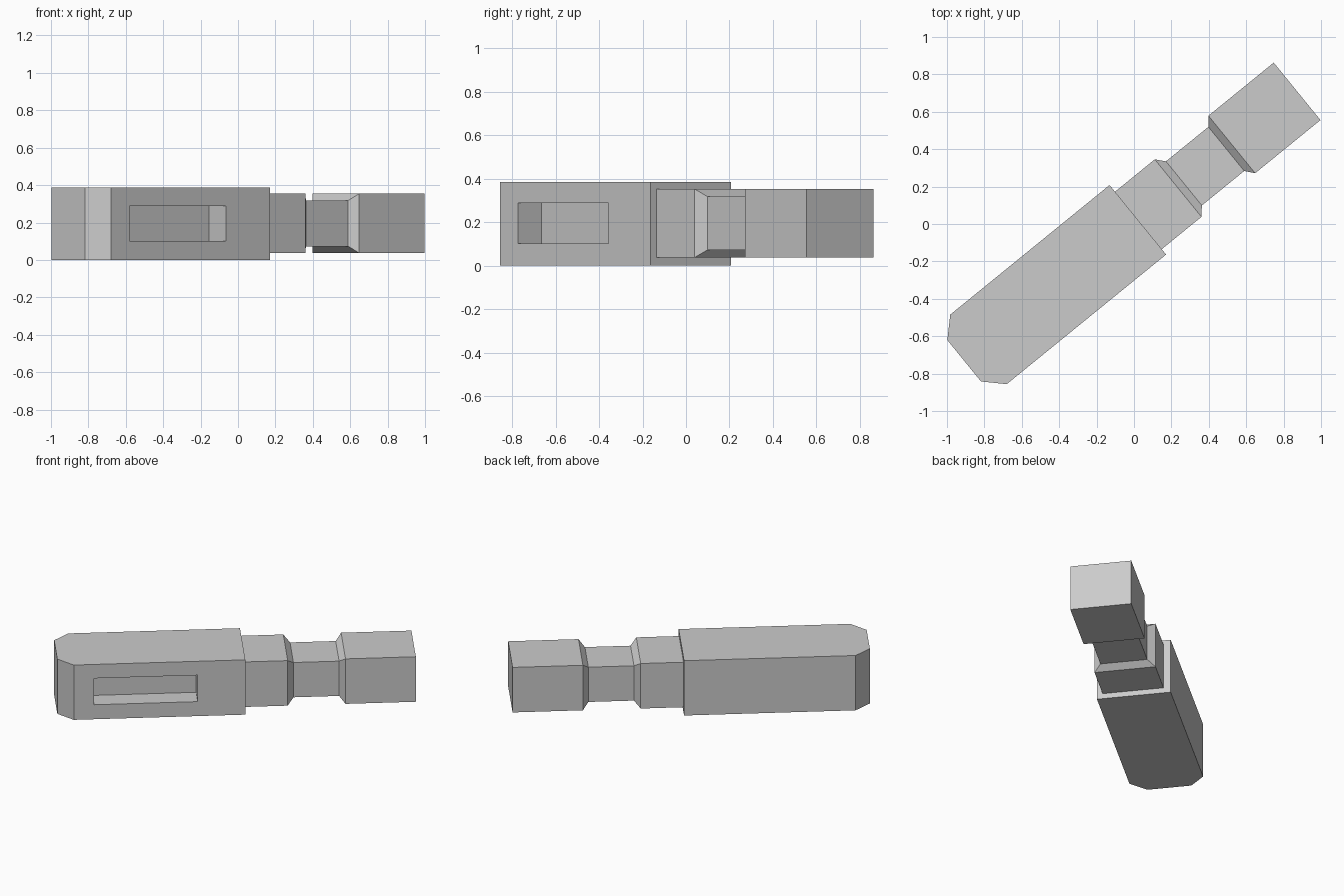
import bpy, bmesh, math

if "Cube" in bpy.data.objects:
    bpy.data.objects.remove(bpy.data.objects["Cube"])

ANGLE = math.radians(39.12)  # the whole tool lies diagonally on the ground

grey = bpy.data.materials.new("light grey")
grey.diffuse_color = (0.6, 0.6, 0.6, 1)
grey.use_nodes = True
grey.node_tree.nodes["Principled BSDF"].inputs["Base Color"].default_value = grey.diffuse_color


def loft(name, rings):
    """Closed solid through rings of equal point count."""
    bm = bmesh.new()
    loops = [[bm.verts.new(p) for p in ring] for ring in rings]
    for a, b in zip(loops, loops[1:]):
        for i in range(len(a)):
            j = (i + 1) % len(a)
            bm.faces.new((a[i], a[j], b[j], b[i]))
    bm.faces.new(loops[0])
    bm.faces.new(loops[-1])
    bmesh.ops.recalc_face_normals(bm, faces=bm.faces)
    mesh = bpy.data.meshes.new(name)
    bm.to_mesh(mesh)
    bm.free()
    mesh.materials.append(grey)
    obj = bpy.data.objects.new(name, mesh)
    obj.rotation_euler.z = ANGLE
    bpy.context.collection.objects.link(obj)
    return obj


def section(x, half_width, z0, z1):
    return [(x, -half_width, z0), (x, half_width, z0),
            (x, half_width, z1), (x, -half_width, z1)]


# Wide sleeve with chamfered end corners
outline = [(0.03, -0.235), (0.03, 0.244), (-1.068, 0.244),
           (-1.166, 0.148), (-1.166, -0.137), (-1.068, -0.235)]
sleeve = loft("sleeve", [[(x, y, z) for x, y in outline] for z in (0, 0.386)])

# Blind slot in one side of the sleeve
slot = [(-0.938, -0.30), (-0.275, -0.30), (-0.275, -0.094), (-0.938, -0.094)]
cutter = loft("slot_cutter", [[(x, y, z) for x, y in slot] for z in (0.102, 0.288)])
cutter.hide_render = True
cutter.hide_viewport = True
cutter.display_type = 'WIRE'
cut = sleeve.modifiers.new("slot", 'BOOLEAN')
cut.operation = 'DIFFERENCE'
cut.solver = 'EXACT'
cut.object = cutter

# Square shank with a tapered neck
THICK, THIN = (0.198, 0.037, 0.354), (0.152, 0.073, 0.318)
loft("shank", [section(x, *size) for x, size in (
    (0.01, THICK), (0.304, THICK), (0.344, THIN),
    (0.636, THIN), (0.674, THICK), (1.124, THICK))])
